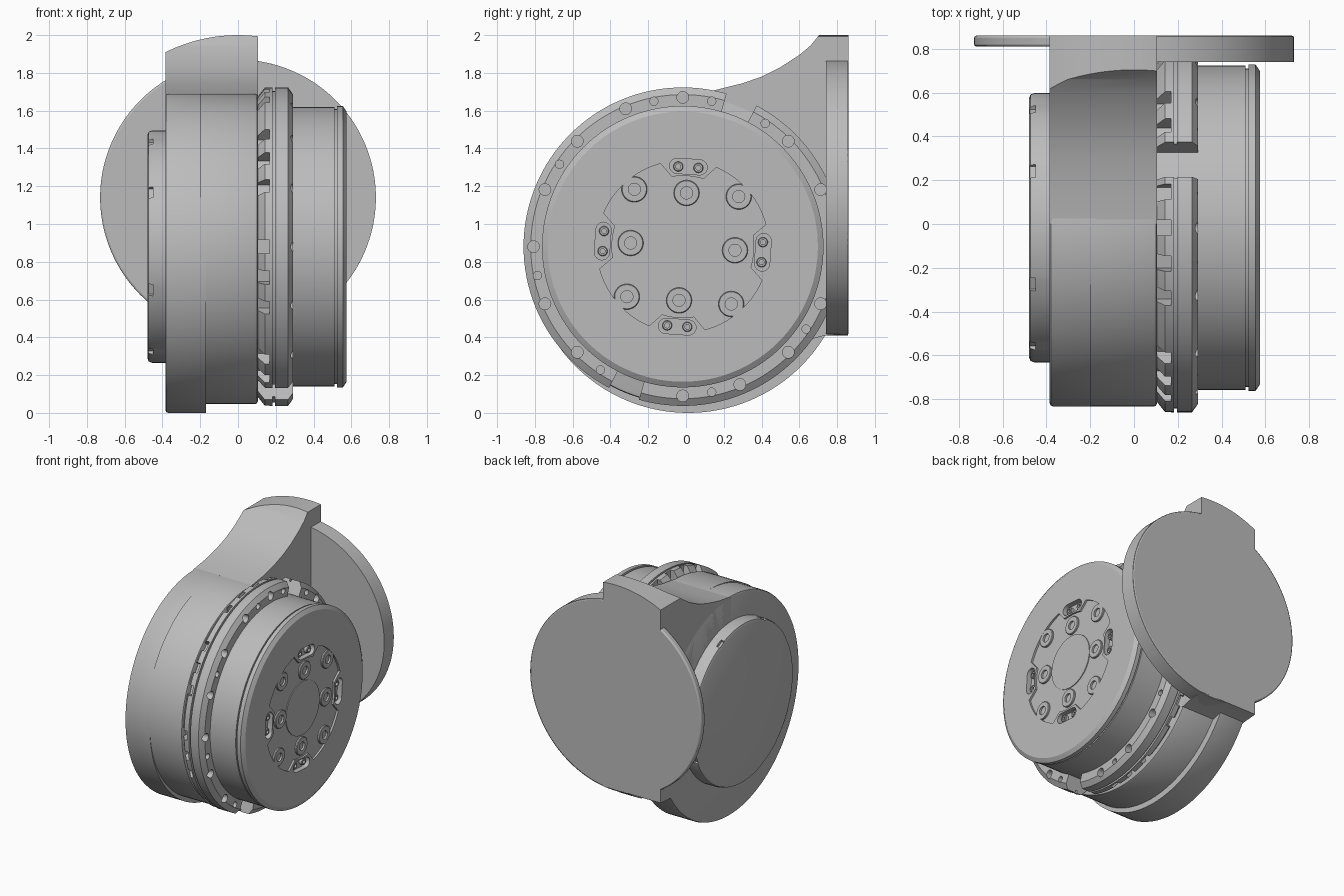
import bpy, bmesh
from math import sin, cos, pi, radians, degrees

cube = bpy.data.objects.get("Cube")
if cube:
    bpy.data.objects.remove(cube, do_unlink=True)

grey = bpy.data.materials.new("machined grey")
grey.use_nodes = True
COLOUR = (0.5, 0.5, 0.5, 1)
grey.diffuse_color = COLOUR
grey.node_tree.nodes["Principled BSDF"].inputs["Base Color"].default_value = COLOUR

CY, CZ = -0.017, 0.88   # main axis, running along x


def finish(name, bm):
    bmesh.ops.remove_doubles(bm, verts=bm.verts, dist=1e-5)
    bmesh.ops.recalc_face_normals(bm, faces=bm.faces)
    mesh = bpy.data.meshes.new(name)
    bm.to_mesh(mesh)
    bm.free()
    mesh.materials.append(grey)
    ob = bpy.data.objects.new(name, mesh)
    bpy.context.collection.objects.link(ob)
    return ob


def revolve(name, profile, cy=CY, cz=CZ, n=128):
    """Turn (x, radius) points about an axis parallel to x."""
    bm = bmesh.new()
    rings = [[bm.verts.new((x, cy + r * sin(2 * pi * i / n), cz + r * cos(2 * pi * i / n)))
              for i in range(n)] for x, r in profile]
    for a, b in zip(rings, rings[1:]):
        for i in range(n):
            j = (i + 1) % n
            bm.faces.new((a[i], a[j], b[j], b[i]))
    return finish(name, bm)


def add_prism(bm, pts, a, b, axis="x"):
    """Extrude a (y, z) outline along x, or an (x, z) outline along y."""
    put = (lambda p, t: (t, p[0], p[1])) if axis == "x" else (lambda p, t: (p[0], t, p[1]))
    lo = [bm.verts.new(put(p, a)) for p in pts]
    hi = [bm.verts.new(put(p, b)) for p in pts]
    bm.faces.new(lo)
    bm.faces.new(hi[::-1])
    for i in range(len(pts)):
        j = (i + 1) % len(pts)
        bm.faces.new((lo[i], lo[j], hi[j], hi[i]))


def prisms(name, outlines, a, b, axis="x"):
    bm = bmesh.new()
    for pts in outlines:
        add_prism(bm, pts, a, b, axis)
    return finish(name, bm)


def arc(cx, cz, r, start=0, end=360, n=24):
    """Points clockwise from straight up."""
    count = n if end - start == 360 else n + 1
    return [(cx + r * sin(radians(start + (end - start) * i / n)),
             cz + r * cos(radians(start + (end - start) * i / n))) for i in range(count)]


def polar(angle, r):
    return CY + r * sin(radians(angle)), CZ + r * cos(radians(angle))


def sector(angle, half, r0, r1):
    return [polar(angle - half, r0), polar(angle - half, r1),
            polar(angle + half, r1), polar(angle + half, r0)]


def block(angle, half, r0, r1):
    """Parallel-sided radial slot outline."""
    spread = lambda r: degrees(half / r)
    return [polar(angle - spread(r0), r0), polar(angle - spread(r1), r1),
            polar(angle + spread(r1), r1), polar(angle + spread(r0), r0)]


def boolean(ob, cutter, operation="DIFFERENCE"):
    mod = ob.modifiers.new("cut", "BOOLEAN")
    mod.operation, mod.solver, mod.object = operation, "EXACT", cutter
    bpy.context.view_layer.objects.active = ob
    bpy.ops.object.modifier_apply(modifier=mod.name)
    bpy.data.objects.remove(cutter, do_unlink=True)


# Housing: two slightly offset drums, leaving a crescent lip underneath
B = 0.015
revolve("housing_rear", [(-0.385, 0), (-0.385, 0.845 - B), (-0.38, 0.841), (-0.37, 0.845),
                         (-0.17, 0.845), (-0.17, 0)], 0.012, 0.845)
revolve("housing_front", [(-0.2, 0), (-0.2, 0.822), (0.09, 0.822), (0.1, 0.818),
                          (0.105, 0.822 - B), (0.105, 0)], -0.012, 0.868)

# Rounded cover on the rear of the housing, notched around its rim
cover = revolve("rear_cover", [(-0.3, 0), (-0.3, 0.615), (-0.455, 0.615), (-0.473, 0.608),
                               (-0.48, 0.59), (-0.48, 0)])
boolean(cover, prisms("cover_notches", [sector(a, 3, 0.595, 0.66) for a in
                                        (-62, -25, 25, 62, 112, 155, 205, 248)], -0.475, -0.45))

# Neck sweeping up from the housing to the mounting plate
curve = [(0.0, 1.686), (0.15, 1.708), (0.3, 1.745), (0.4, 1.78), (0.5, 1.83),
         (0.6, 1.895), (0.66, 1.945), (0.72, 2.02)]
neck = prisms("neck", [curve + [(0.86, 2.02), (0.86, 0.42), (0.735, 0.41),
                                (0.66, 0.39), (0.0, 0.6)]], -0.385, 0.105)
boolean(neck, prisms("neck_trim", [arc(0, 1.14, 0.86, n=128)], -0.4, 1.0, "y"), "INTERSECT")

# Round mounting plate: thin on one side of the neck, thick on the other
plate = prisms("mounting_plate", [arc(0, 1.14, 0.73, n=128)], 0.81, 0.86, "y")
bevel = plate.modifiers.new("bevel", "BEVEL")
bevel.width, bevel.segments = 0.01, 2
prisms("plate_thick_side", [arc(0, 1.14, 0.73, -30, 210, 96)], 0.74, 0.857, "y")

# Drum with a groove near the end and a chamfered rim
drum = revolve("drum", [(0.08, 0), (0.08, 0.74), (0.51, 0.74), (0.51, 0.728), (0.523, 0.728),
                        (0.523, 0.745), (0.555, 0.745), (0.575, 0.715), (0.575, 0)])

# Shallow recess in the drum face, stepping inwards around four tabs
TURN = 4
outline = []
for q in range(4):
    a = q * 90 + TURN
    outline += arc(CY, CZ, 0.375, a - 13, a + 13, 6)
    outline += arc(CY, CZ, 0.455, a + 19, a + 71, 14)
FLOOR = 0.56
boolean(drum, prisms("face_recess", [outline], FLOOR, 0.62))


def capsule(angle, r, half_len, w):
    """Rounded slot lying across a radius."""
    t = radians(angle)
    cy, cz = polar(angle, r)
    ends = []
    for side in (1, -1):
        ey, ez = cy + side * half_len * cos(t), cz - side * half_len * sin(t)
        base = angle if side > 0 else angle + 180
        ends += arc(ey, ez, w, base, base + 180, 10)
    return ends


boolean(drum, prisms("tab_slots", [capsule(q * 90 + TURN, 0.425, 0.06, 0.04)
                                   for q in range(4)], 0.535, 0.62))


def socket(name, cy, cz, r, hole, base, top):
    revolve(name, [(base, 0), (base, r), (top - 0.004, r), (top, r - 0.004),
                   (top, hole), (top - 0.02, hole), (top - 0.02, 0)], cy, cz, 32)


# Paired pins inside the slots
for q in range(4):
    a = q * 90 + TURN
    for side in (1, -1):
        y, z = polar(a + side * 7.2, 0.425)
        socket("slot_pin", y, z, 0.026, 0.013, 0.52, 0.56)

# Eight face bolts on a square grid, and the hub disc
t = radians(TURN)
for i in (-1, 0, 1):
    for j in (-1, 0, 1):
        if i or j:
            u, v = i * 0.277, j * 0.285
            socket("face_bolt", CY + u * cos(t) + v * sin(t), CZ - u * sin(t) + v * cos(t),
                   0.068, 0.032, 0.54, 0.574)
revolve("hub_disc", [(0.54, 0), (0.54, 0.205), (FLOOR + 0.006, 0.205), (FLOOR + 0.006, 0)], n=64)

# Flange ring: tapered on both sides, split by a fine groove
flange = revolve("flange_ring", [(0.1, 0.73), (0.1, 0.79), (0.142, 0.843), (0.182, 0.843),
                                 (0.182, 0.825), (0.196, 0.825), (0.196, 0.843), (0.265, 0.843),
                                 (0.292, 0.805), (0.292, 0.73), (0.1, 0.73)])
boolean(flange, prisms("flange_gaps", [sector(a, 5.8, 0.6, 1.0) for a in (21.8, 201.8)], 0.0, 0.4))

# Bolt holes: large every sixteenth turn, small ones between, with nut pockets behind
large = [i * 22.5 for i in range(16) if i not in (1, 9)]
small = [11.25, -11.25, 33.75, -56.25, -101.25, -146.25, 168.75, 123.75]
holes = [arc(*polar(a, 0.79), 0.031, n=20) for a in large]
holes += [arc(*polar(a, 0.785), 0.022, n=20) for a in small]
boolean(flange, prisms("bolt_holes", holes, 0.215, 0.35))
boolean(flange, prisms("nut_pockets", [block(a, 0.036, 0.765, 0.9) for a in large + small],
                       0.05, 0.168))

# Smooth the curved surfaces while keeping machined edges crisp
bpy.ops.object.select_all(action="DESELECT")
for ob in bpy.context.scene.objects:
    if ob.type == "MESH" and ob.data.materials and ob.data.materials[0] == grey:
        ob.select_set(True)
        bpy.context.view_layer.objects.active = ob
bpy.ops.object.shade_smooth_by_angle(angle=radians(25))
